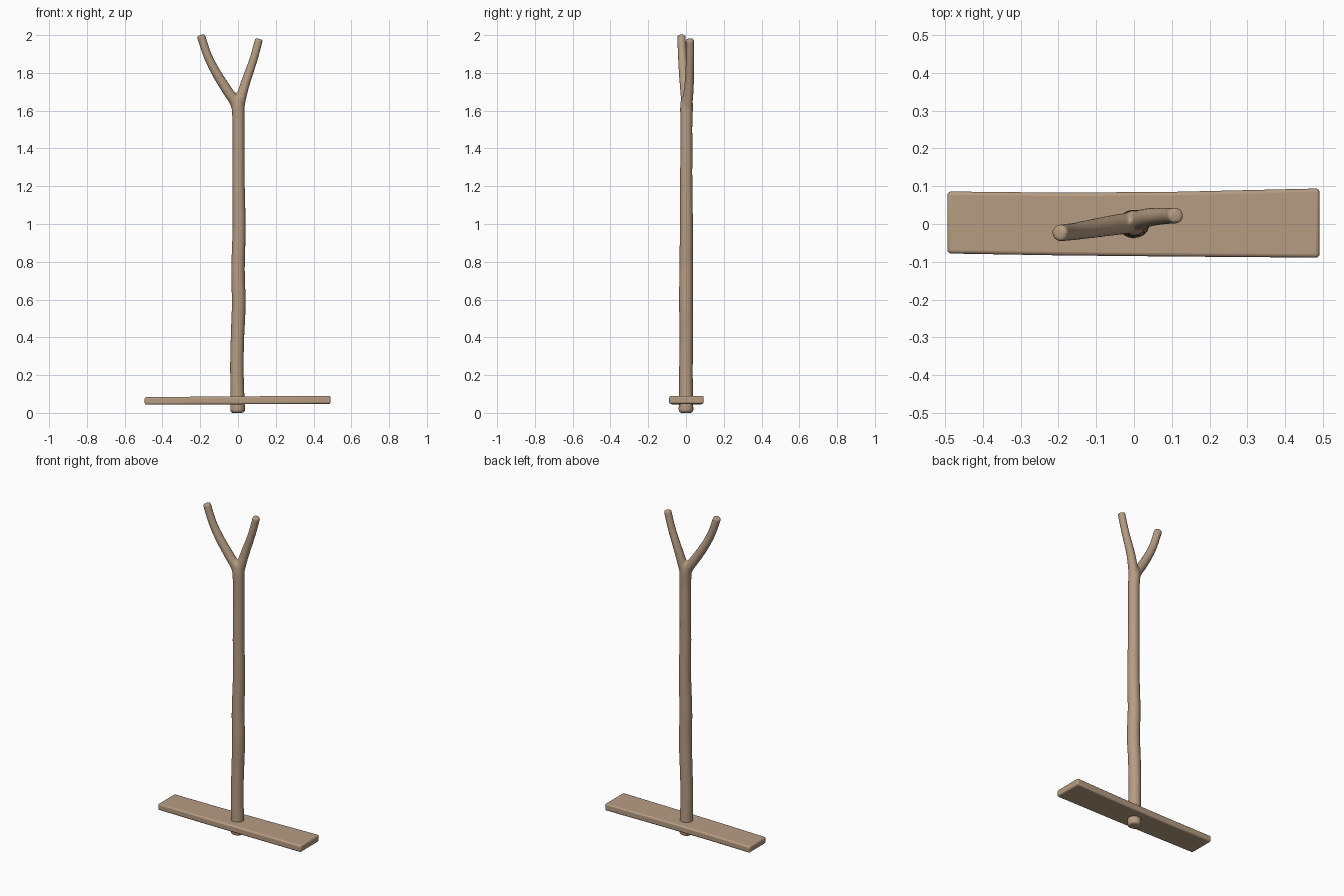
import bpy, bmesh, math
from mathutils import Vector

if "Cube" in bpy.data.objects:
    bpy.data.objects.remove(bpy.data.objects["Cube"])

wood = bpy.data.materials.new("weathered wood")
wood.diffuse_color = (0.47, 0.335, 0.225, 1)
wood.use_nodes = True
wood.node_tree.nodes["Principled BSDF"].inputs["Base Color"].default_value = wood.diffuse_color


def catmull(p, n=5):
    """Smooth a list of (x, y, z, radius) points."""
    p = [Vector(q) for q in p]
    e = [2 * p[0] - p[1]] + p + [2 * p[-1] - p[-2]]
    out = []
    for i in range(1, len(e) - 2):
        a, b, c, d = e[i - 1:i + 3]
        for k in range(n):
            t = k / n
            out.append(0.5 * (2 * b + (c - a) * t + (2 * a - 5 * b + 4 * c - d) * t * t
                              + (3 * b - a - 3 * c + d) * t ** 3))
    return out + [p[-1]]


def tube(bm, pts, sides=24):
    """Sweep a closed round tube along the points, with rounded ends."""
    pts = catmull(pts)
    for idx, nxt in ((0, 1), (-1, -2)):
        p, q = pts[idx], pts[nxt]
        d = (p.xyz - q.xyz).normalized()
        r = p.w
        caps = [Vector((*(p.xyz - d * r * b), r * s)) for b, s in ((0.0, 0.72), (0.1, 0.9), (0.35, 1.0))]
        if idx == 0:
            pts = caps + [v for v in pts if (v.xyz - p.xyz).length > r * 0.5]
        else:
            pts = [v for v in pts if (v.xyz - p.xyz).length > r * 0.5] + caps[::-1]
    rings = []
    for i, p in enumerate(pts):
        t = (pts[min(i + 1, len(pts) - 1)].xyz - pts[max(i - 1, 0)].xyz).normalized()
        u = Vector((0, 1, 0)).cross(t).normalized()
        v = t.cross(u)
        rings.append([bm.verts.new(p.xyz + p.w * (u * math.cos(a) + v * math.sin(a)))
                      for a in (2 * math.pi * k / sides for k in range(sides))])
    for a, b in zip(rings, rings[1:]):
        for k in range(sides):
            j = (k + 1) % sides
            bm.faces.new((a[k], a[j], b[j], b[k]))
    bm.faces.new(rings[0][::-1])
    bm.faces.new(rings[-1])


def make(name, bm):
    bmesh.ops.recalc_face_normals(bm, faces=bm.faces)
    me = bpy.data.meshes.new(name)
    bm.to_mesh(me)
    bm.free()
    me.materials.append(wood)
    ob = bpy.data.objects.new(name, me)
    bpy.context.collection.objects.link(ob)
    return ob


# Forked pole: trunk and two branches fused together
bm = bmesh.new()
tube(bm, [(-.002, 0, 0.0, .040), (-.003, 0, .10, .037), (-.006, 0, .25, .036),
          (-.002, .002, .42, .036), (.004, 0, .58, .037), (.0, .001, .76, .036),
          (.006, .002, .98, .035), (.003, .001, 1.2, .033), (.003, .002, 1.4, .032),
          (.003, .002, 1.54, .032), (.0, .003, 1.62, .034), (-.001, .004, 1.675, .029)])
tube(bm, [(.002, .003, 1.58, .027), (-.016, .002, 1.645, .028), (-.06, -.004, 1.712, .027),
          (-.115, -.013, 1.80, .025), (-.16, -.02, 1.89, .023), (-.198, -.024, 2.0, .0225)])
tube(bm, [(.002, .003, 1.58, .027), (.012, .008, 1.65, .028), (.037, .017, 1.74, .025),
          (.08, .021, 1.865, .022), (.112, .022, 1.98, .0215)])
pole = make("forked_pole", bm)
m = pole.modifiers.new("fuse", 'REMESH')
m.mode = 'VOXEL'
m.voxel_size = 0.006
m.use_smooth_shade = True
m = pole.modifiers.new("soften", 'SMOOTH')
m.factor = 0.5
m.iterations = 5

# Base plank: slightly uneven board with bevelled edges
bm = bmesh.new()
sections = [(-.494, -.078, .086, .044, .083), (-.2, -.083, .083, .045, .086),
            (.1, -.086, .085, .046, .088), (.491, -.089, .094, .048, .090)]
rings = [[bm.verts.new((x, y, z)) for y, z in ((y0, z0), (y1, z0), (y1, z1), (y0, z1))]
         for x, y0, y1, z0, z1 in sections]
for a, b in zip(rings, rings[1:]):
    for k in range(4):
        j = (k + 1) % 4
        bm.faces.new((a[k], a[j], b[j], b[k]))
bm.faces.new(rings[0][::-1])
bm.faces.new(rings[-1])
plank = make("base_plank", bm)
m = plank.modifiers.new("round_edges", 'BEVEL')
m.width = 0.009
m.segments = 3
m.limit_method = 'ANGLE'
m.angle_limit = math.radians(40)
bpy.context.view_layer.objects.active = plank
plank.select_set(True)
bpy.ops.object.shade_smooth_by_angle(angle=math.radians(35))
